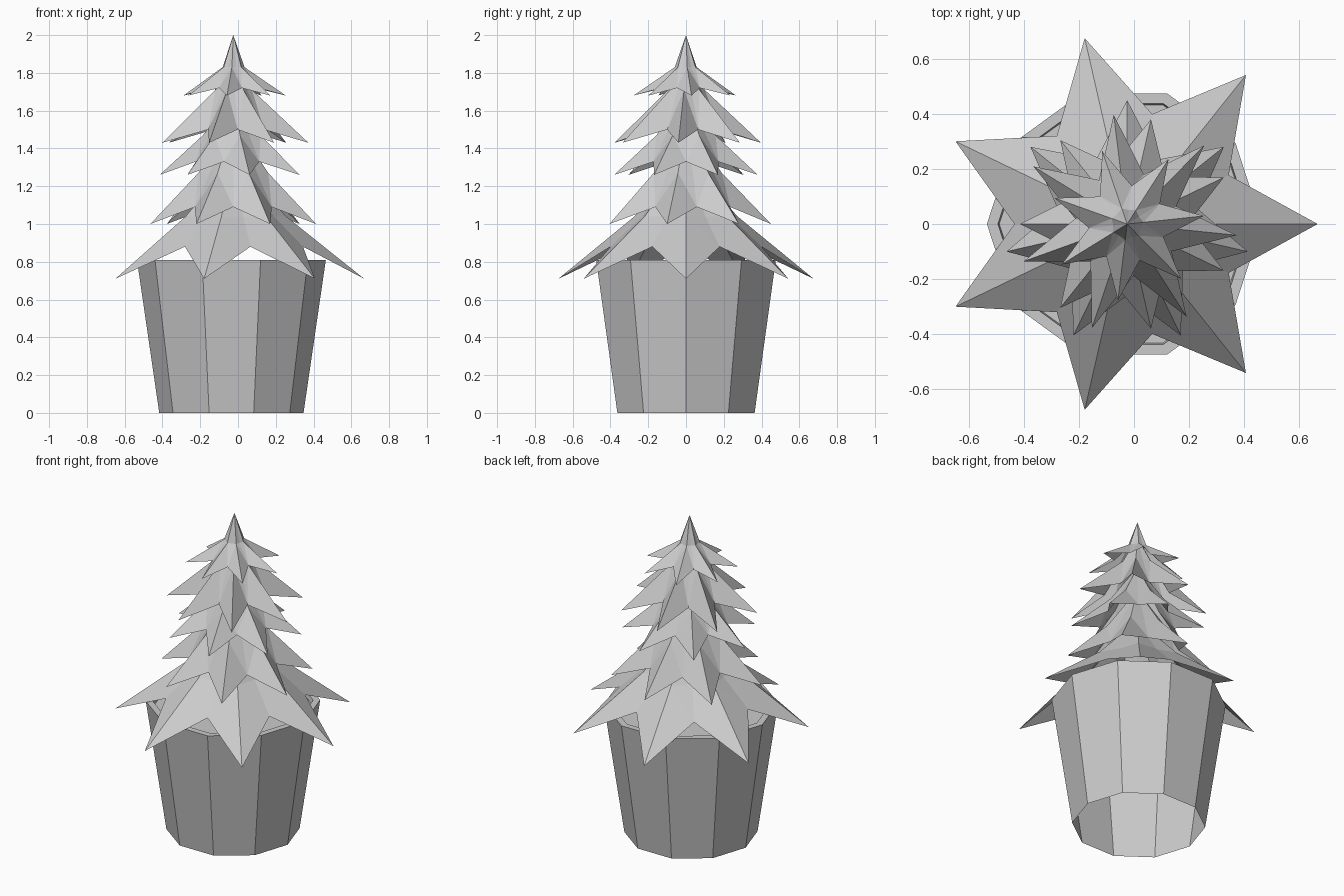
import bpy, bmesh
from math import cos, sin, pi, radians

cube = bpy.data.objects.get("Cube")
if cube:
    bpy.data.objects.remove(cube)

grey = bpy.data.materials.new("light_grey")
grey.use_nodes = True
grey.diffuse_color = (0.6, 0.6, 0.6, 1)
grey.node_tree.nodes["Principled BSDF"].inputs["Base Color"].default_value = (0.6, 0.6, 0.6, 1)


def ring(bm, n, radii, heights, start, cx):
    """Ring of n vertices; radii and heights alternate around it."""
    verts = []
    for i in range(n):
        a = start + 2 * pi * i / n
        r, z = radii[i % len(radii)], heights[i % len(heights)]
        verts.append(bm.verts.new((cx + r * cos(a), r * sin(a), z)))
    return verts


def bridge(bm, low, high):
    n = len(low)
    for i in range(n):
        j = (i + 1) % n
        bm.faces.new((low[i], low[j], high[j], high[i]))


def finish(bm, name):
    mesh = bpy.data.meshes.new(name)
    bm.to_mesh(mesh)
    bm.free()
    mesh.materials.append(grey)
    obj = bpy.data.objects.new(name, mesh)
    bpy.context.collection.objects.link(obj)


# Ten-sided pot: open base, thin rim and a soil surface just below it
bm = bmesh.new()
profile = [(0.382, 0), (0.5, 0.81), (0.46, 0.81), (0.455, 0.78)]
rings = [ring(bm, 10, [r], [z], 0, -0.035) for r, z in profile]
for low, high in zip(rings, rings[1:]):
    bridge(bm, low, high)
bm.faces.new(rings[-1])
finish(bm, "pot")


def branch_layer(name, angle, tip, notch, neck, top):
    """Seven-pointed skirt rising to a neck and then a steep peak."""
    bm = bmesh.new()
    start = radians(angle)
    cx = -0.025
    star = ring(bm, 14, [tip[0], notch[0]], [tip[1], notch[1]], start, cx)
    collar = ring(bm, 14, [neck[0], neck[0] * 0.85], [neck[1]], start, cx)
    peak = bm.verts.new((cx, 0, top))
    for i in range(14):
        j = (i + 1) % 14
        # Triangles keep the ridge and valley creases crisp
        if i % 2 == 0:
            bm.faces.new((star[i], star[j], collar[i]))
            bm.faces.new((star[j], collar[j], collar[i]))
        else:
            bm.faces.new((star[i], star[j], collar[j]))
            bm.faces.new((star[i], collar[j], collar[i]))
        bm.faces.new((collar[i], collar[j], peak))
    finish(bm, name)


# Tree layers from bottom to top: (radius, height) of tips, notches and neck
branch_layer("bottom_branches", 0, (0.693, 0.71), (0.41, 0.88), (0.28, 1.04), 1.35)
branch_layer("lower_branches", 90, (0.45, 1.0), (0.26, 1.09), (0.19, 1.27), 1.55)
branch_layer("middle_branches", 180, (0.39, 1.26), (0.22, 1.33), (0.16, 1.47), 1.7)
branch_layer("upper_branches", 97, (0.4, 1.43), (0.19, 1.5), (0.1, 1.71), 1.9)
branch_layer("treetop", 6, (0.28, 1.68), (0.14, 1.72), (0.06, 1.83), 2.0)
